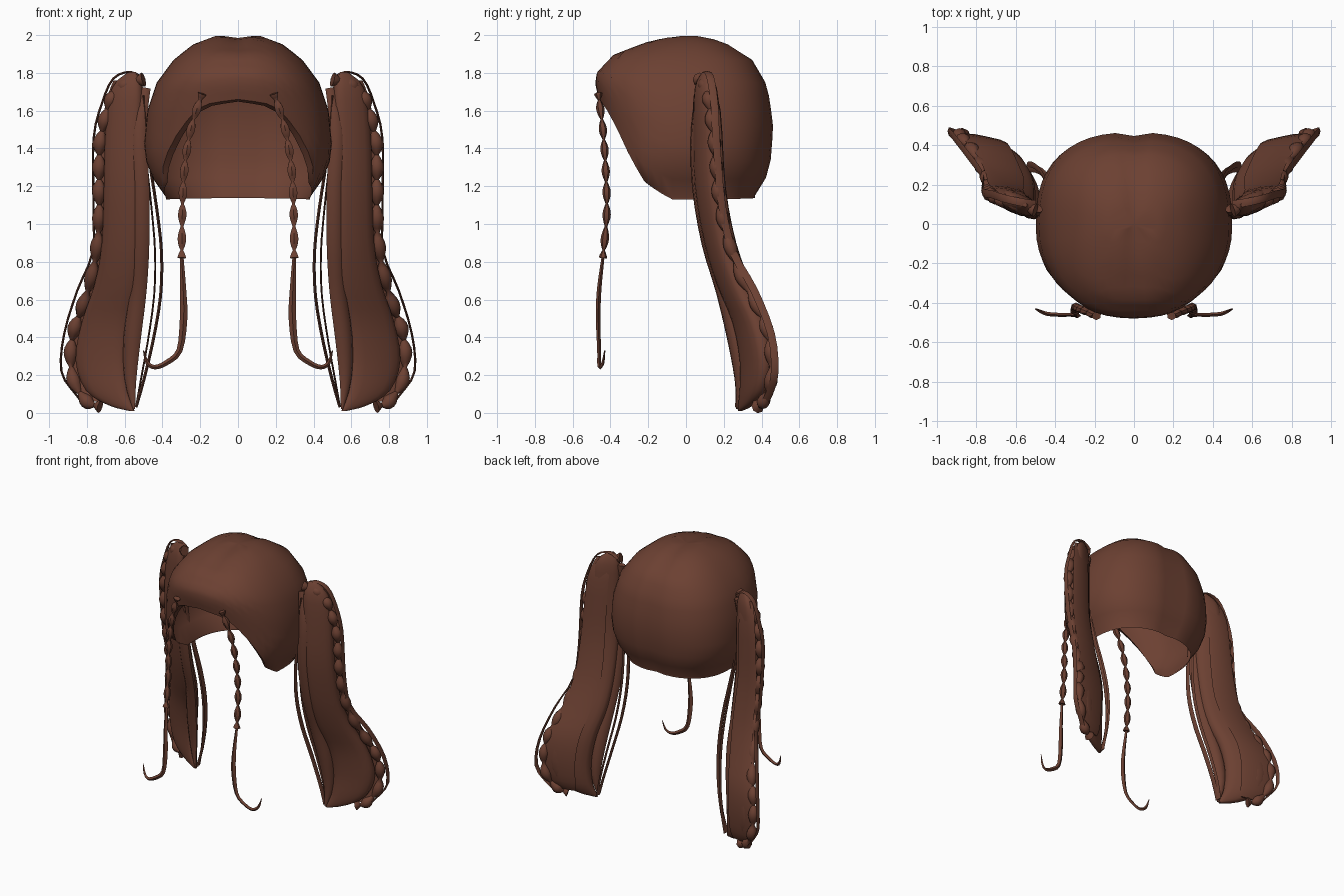
import bpy, bmesh, math
from mathutils import Vector

if "Cube" in bpy.data.objects:
    bpy.data.objects.remove(bpy.data.objects["Cube"])

brown = bpy.data.materials.new("hair_brown")
brown.diffuse_color = (0.15, 0.052, 0.032, 1)
brown.use_nodes = True
brown.node_tree.nodes["Principled BSDF"].inputs["Base Color"].default_value = brown.diffuse_color


def finish(name, bm, angle=40, recalc=True):
    if recalc:
        bmesh.ops.recalc_face_normals(bm, faces=bm.faces)
    me = bpy.data.meshes.new(name)
    bm.to_mesh(me)
    bm.free()
    ob = bpy.data.objects.new(name, me)
    bpy.context.collection.objects.link(ob)
    me.materials.append(brown)
    bpy.ops.object.select_all(action='DESELECT')
    ob.select_set(True)
    bpy.context.view_layer.objects.active = ob
    bpy.ops.object.shade_smooth_by_angle(angle=math.radians(angle))
    return ob


def lerp_table(table, k):
    # piecewise linear lookup, keys in ascending order
    if k <= table[0][0]:
        return table[0][1]
    for (k0, v0), (k1, v1) in zip(table, table[1:]):
        if k <= k1:
            return v0 + (v1 - v0) * (k - k0) / (k1 - k0)
    return table[-1][1]


def power(v, e):
    return math.copysign(abs(v) ** e, v)


def spline(pts, t):
    # Catmull-Rom through points of any size
    i = min(int(t), len(pts) - 2)
    f = t - i
    n = len(pts) - 1
    p0, p1, p2, p3 = (pts[max(0, min(n, j))] for j in range(i - 1, i + 3))
    return [0.5 * (2 * b + (c - a) * f + (2 * a - 5 * b + 4 * c - d) * f * f
                   + (3 * b - a - 3 * c + d) * f ** 3)
            for a, b, c, d in zip(p0, p1, p2, p3)]


def lock(name, pts, side, ref=(0, 1, 0), sides=8, steps=3, beads=0, level=False, box=1.0):
    # lofted strand; each point is x, y, z, half size along ref, half size across
    bm = bmesh.new()
    rings = []
    total = (len(pts) - 1) * steps
    for k in range(total + 1):
        t = k / steps
        x, y, z, a, b = spline(pts, t)
        p = Vector((x, y, z))
        q0 = Vector(spline(pts, max(0, t - 0.05))[:3])
        q1 = Vector(spline(pts, min(len(pts) - 1, t + 0.05))[:3])
        tan = Vector((0, 0, -1)) if level else (q1 - q0).normalized()
        u = Vector(ref)
        u = (u - tan * u.dot(tan)).normalized()
        v = tan.cross(u)
        f = 0.3 + 0.7 * abs(math.cos(math.pi * beads * t)) if beads else 1
        a, b = max(a, 0.002) * f, max(b, 0.002) * f
        ring = []
        for j in range(sides):
            w = 2 * math.pi * j / sides
            c = p + u * a * power(math.cos(w), box) + v * b * power(math.sin(w), box)
            ring.append(bm.verts.new((c.x * side, c.y, c.z)))
        rings.append(ring)
    for r0, r1 in zip(rings, rings[1:]):
        for j in range(sides):
            m = (j + 1) % sides
            bm.faces.new((r0[j], r1[j], r1[m], r0[m]))
    bm.faces.new(rings[0])
    bm.faces.new(rings[-1])
    return finish(name, bm, 50)


# Cap: half widths by height, and rim height by angle from the front
SIDE = [(1.14, .38), (1.2, .43), (1.3, .48), (1.4, .5), (1.6, .48), (1.75, .43),
        (1.87, .34), (1.95, .24), (1.995, .12), (2.0, 0)]
FRONT = [(1.14, .39), (1.37, .41), (1.52, .43), (1.65, .46), (1.74, .48), (1.8, .475),
         (1.9, .385), (1.97, .2), (1.99, .1), (2.0, 0)]
BACK = [(1.14, .36), (1.2, .415), (1.35, .455), (1.53, .465), (1.73, .435), (1.87, .355),
        (1.97, .2), (1.995, .08), (2.0, 0)]
RIM = [(0, 1.66), (20, 1.63), (34, 1.51), (46, 1.37), (60, 1.23), (83, 1.14), (180, 1.15)]


def cap():
    cols, rows = 48, 14
    bm = bmesh.new()
    top = bm.verts.new((0, 0, 1.985))
    grid = []
    for i in range(1, rows + 2):
        s = min(i, rows) / rows
        ring = []
        for j in range(cols):
            th = 2 * math.pi * j / cols
            deg = math.degrees(min(th, 2 * math.pi - th))
            rim = lerp_table(RIM, deg)
            z = 2 - (2 - rim) * (1 - math.cos(s * math.pi / 2))
            depth = lerp_table(FRONT if deg < 90 else BACK, z)
            # squarish plan, slightly more so at the back
            e = 2 / 2.4 if deg < 90 else 2 / 2.5
            x = lerp_table(SIDE, z) * power(math.sin(th), e)
            y = -depth * power(math.cos(th), e)
            # centre parting
            groove = math.exp(-(x / 0.05) ** 2)
            if deg > 90:
                y *= 1 - 0.04 * groove
            z -= 0.015 * groove * max(0, (z - 1.8) / 0.2)
            # fringe edge rolled inwards
            if i > rows:
                k = 0.08 * max(0, min(1, (80 - deg) / 30))
                x, y, z = x * (1 - k), y * (1 - k), z - 0.012
            ring.append(bm.verts.new((x, y, z)))
        grid.append(ring)
    for j in range(cols):
        m = (j + 1) % cols
        bm.faces.new((top, grid[0][j], grid[0][m]))
        for r0, r1 in zip(grid, grid[1:]):
            bm.faces.new((r0[j], r1[j], r1[m], r0[m]))
    finish("hair_cap", bm, 50, recalc=False)


cap()

TILT = (math.cos(0.42), math.sin(0.42), 0)
PONYTAIL = [(.56, .10, 1.805, .02, .01), (.585, .105, 1.72, .085, .045),
            (.60, .11, 1.5, .105, .055), (.605, .12, 1.2, .11, .055),
            (.61, .175, .9, .115, .06), (.635, .25, .68, .13, .065),
            (.69, .335, .48, .145, .062), (.72, .37, .28, .15, .055),
            (.69, .355, .12, .125, .045), (.62, .315, .04, .07, .025),
            (.56, .285, .01, .012, .01)]
BACK_SHEET = [(.60, .12, 1.76, .06, .012), (.63, .165, 1.6, .08, .012), (.65, .19, 1.2, .09, .012),
              (.655, .245, .9, .10, .012), (.69, .325, .68, .105, .012),
              (.745, .41, .48, .12, .012), (.765, .435, .3, .12, .012),
              (.75, .42, .13, .10, .01), (.72, .39, .06, .06, .006)]
INNER_LOCK = [(.49, .08, 1.72, .03, .02), (.53, .06, 1.5, .05, .03), (.52, .07, 1.2, .055, .035),
              (.52, .12, .9, .055, .035), (.53, .19, .65, .05, .03), (.56, .25, .4, .05, .03),
              (.57, .28, .18, .035, .02), (.55, .27, .02, .006, .004)]
SIDE_BRAID = [(.50, .07, 1.765), (.60, .10, 1.735), (.67, .12, 1.66), (.705, .135, 1.55),
              (.73, .15, 1.43), (.735, .16, 1.3), (.735, .17, 1.17), (.735, .195, 1.03),
              (.745, .235, .88), (.775, .295, .72), (.82, .375, .57), (.865, .425, .45),
              (.885, .45, .32), (.87, .45, .17), (.80, .41, .06), (.73, .38, .035)]
OUTER_STRAND = [(.50, .1, 1.77), (.57, .11, 1.805), (.66, .13, 1.77), (.72, .15, 1.64),
                (.765, .16, 1.45), (.765, .19, 1.1), (.77, .25, .85), (.85, .36, .65),
                (.92, .45, .42), (.935, .47, .22), (.86, .44, .1), (.80, .40, .03)]
FINE_STRAND = [(.50, .06, 1.68), (.47, .05, 1.35), (.43, .08, 1.08), (.405, .13, .85),
               (.41, .19, .62), (.45, .25, .38), (.5, .28, .17), (.54, .28, .03)]
FRONT_BRAID = [(.19, -.465, 1.69), (.25, -.44, 1.5), (.285, -.425, 1.28),
               (.295, -.42, 1.05), (.298, -.44, .82)]
FRONT_TAIL = [(.298, -.44, .82, .008, .01), (.29, -.46, .65, .012, .016),
              (.288, -.465, .5, .012, .02), (.31, -.46, .33, .01, .016),
              (.38, -.46, .265, .01, .014), (.44, -.455, .242, .01, .012),
              (.48, -.44, .265, .008, .01), (.5, -.43, .33, .003, .003)]


def sized(path, a, b):
    return [p + (a, b) for p in path]


for side, tag in ((1, "left"), (-1, "right")):
    # Ponytail body, its back layer and the lock along its inner edge
    lock(tag + "_ponytail", PONYTAIL, side, TILT, sides=16, level=True, box=0.75)
    lock(tag + "_ponytail_back", BACK_SHEET, side, (.98, .18, 0), sides=8, level=True)
    lock(tag + "_inner_lock", INNER_LOCK, side, TILT, sides=8)
    # Beaded braid along the outer edge
    lock(tag + "_side_braid", sized(SIDE_BRAID, .036, .038), side, steps=6, beads=1)
    # Loose flat strands
    lock(tag + "_outer_strand", sized(OUTER_STRAND, .02, .006), side, sides=4)
    lock(tag + "_fine_strand", sized(FINE_STRAND, .02, .008), side, sides=4)
    second = [(x + .035 * math.sin(math.pi * i / 7), y + .02, z)
              for i, (x, y, z) in enumerate(FINE_STRAND)]
    lock(tag + "_second_fine_strand", sized(second, .015, .005), side, sides=4)
    # Thin braid framing the face with a curled end
    lock(tag + "_front_braid", sized(FRONT_BRAID, .022, .026), side, sides=6, steps=12, beads=2)
    lock(tag + "_front_braid_tail", FRONT_TAIL, side, sides=4)
